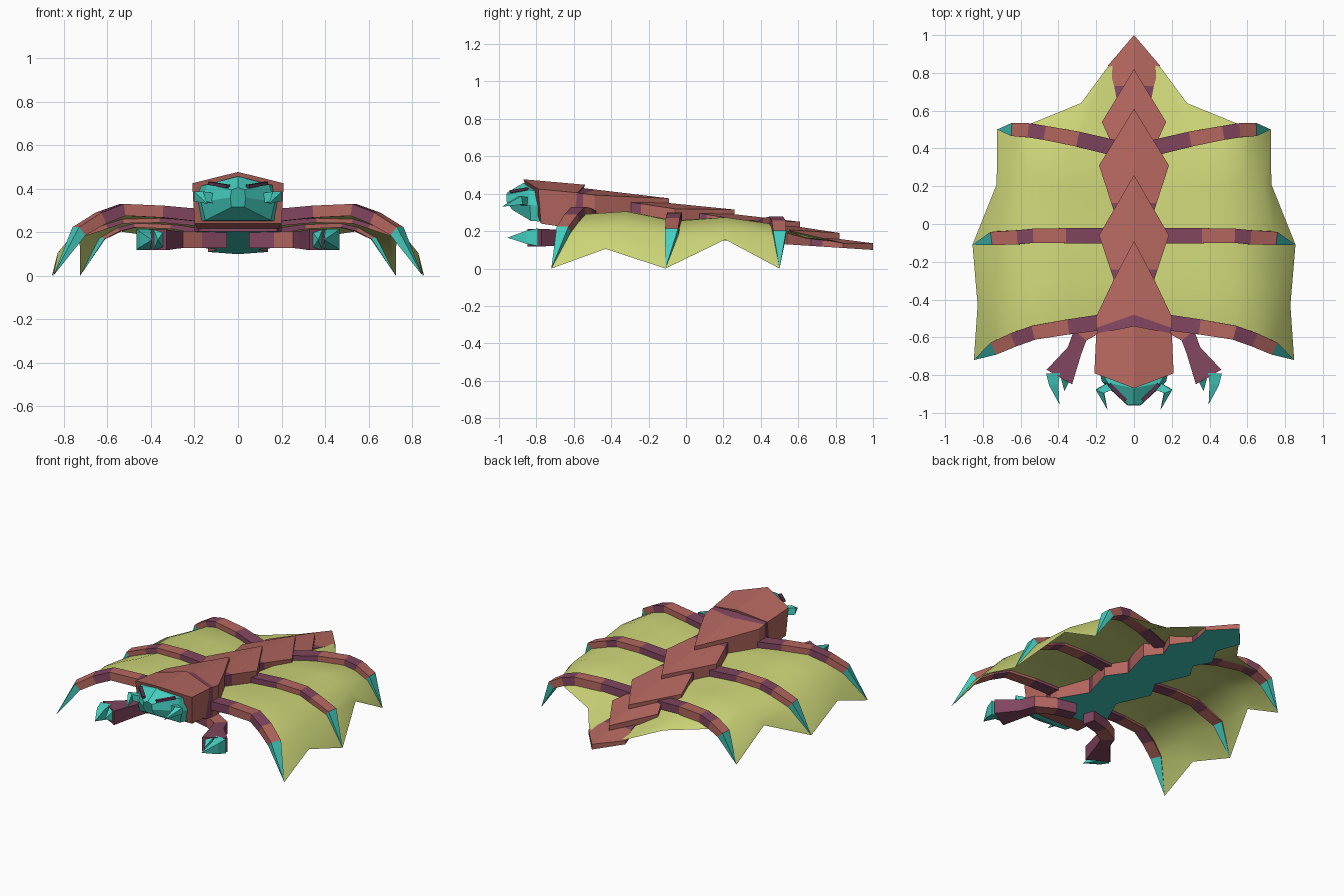
import bpy, bmesh, math
from mathutils import Vector as V

if "Cube" in bpy.data.objects:
    bpy.data.objects.remove(bpy.data.objects["Cube"])


def material(name, rgb):
    m = bpy.data.materials.new(name)
    m.diffuse_color = (*rgb, 1)
    m.use_nodes = True
    m.node_tree.nodes["Principled BSDF"].inputs["Base Color"].default_value = m.diffuse_color
    return m


MATS = [material("rust shell", (0.46, 0.135, 0.115)),
        material("plum band", (0.22, 0.06, 0.115)),
        material("teal claw", (0.06, 0.62, 0.53)),
        material("lime membrane", (0.62, 0.68, 0.19)),
        material("dark eye", (0.09, 0.035, 0.075))]
RUST, PLUM, TEAL, LIME, DARK = range(5)


def finish(name, bm, mirror=False, smooth=False):
    me = bpy.data.meshes.new(name)
    bm.to_mesh(me)
    bm.free()
    for m in MATS:
        me.materials.append(m)
    ob = bpy.data.objects.new(name, me)
    bpy.context.collection.objects.link(ob)
    for p in me.polygons:
        p.use_smooth = smooth
    if mirror:
        ob.modifiers.new("mirror", "MIRROR").use_mirror_merge = False
    return ob


def loft(name, rings, mats, mirror=False, belly=False):
    """Skin closed rings; mats gives one colour per segment."""
    bm = bmesh.new()
    vs = [[bm.verts.new(p) for p in r] for r in rings]
    n = len(rings[0])
    for i in range(len(rings) - 1):
        for j in range(n):
            k = (j + 1) % n
            f = bm.faces.new((vs[i][j], vs[i][k], vs[i + 1][k], vs[i + 1][j]))
            f.material_index = mats[i]
    bm.faces.new(vs[0][::-1]).material_index = mats[0]
    bm.faces.new(vs[-1]).material_index = mats[-1]
    bmesh.ops.remove_doubles(bm, verts=bm.verts, dist=0.0005)
    bmesh.ops.recalc_face_normals(bm, faces=bm.faces)
    if belly:
        for f in bm.faces:
            f.normal_update()
            if f.normal.z < -0.8:
                f.material_index = TEAL
    return finish(name, bm, mirror)


def limb(name, path, sizes, mats):
    """Square tube along a path; sizes are (width, height) per point."""
    pts = [V(p) for p in path]
    rings = []
    for i, p in enumerate(pts):
        a = (p - pts[i - 1]).normalized() if i else V()
        b = (pts[i + 1] - p).normalized() if i < len(pts) - 1 else V()
        t = (a + b).normalized()
        side = t.cross(V((0, 0, 1))).normalized()
        up = side.cross(t)
        w, h = sizes[i][0] / 2, sizes[i][1] / 2
        rings.append([p + side * w * sx + up * h * sz
                      for sx, sz in ((-1, -1), (1, -1), (1, 1), (-1, 1))])
    return loft(name, rings, mats, True)


# --- back plates: stations (y, half width), ridge line z, flat belly line
def plate(name, stations, y0, z0, y1, z1, chevron=0.0):
    rings = []
    for i, (y, w) in enumerate(stations):
        yc = y + (chevron if i < 2 else 0)
        top = lambda q: z0 + (z1 - z0) * (q - y0) / (y1 - y0)
        bot = 0.2 - (y + 0.55) * 0.065
        zs = top(y) - 0.15 * w
        rings.append([V((-w, y, bot)), V((w, y, bot)), V((w, y, zs)),
                      V((0, yc, top(yc))), V((-w, y, zs))])
    loft(name, rings, [PLUM] + [RUST] * (len(stations) - 2), belly=True)


plate("back_plate_1", [(-0.62, 0.18), (-0.55, 0.2), (-0.49, 0.2), (-0.3, 0.11), (-0.09, 0)],
      -0.55, 0.43, -0.09, 0.375, 0.07)
plate("back_plate_2", [(-0.36, 0.085), (-0.24, 0.125), (-0.06, 0.185), (0.26, 0)],
      -0.06, 0.347, 0.26, 0.315)
plate("back_plate_3", [(0.0, 0.085), (0.11, 0.12), (0.31, 0.185), (0.61, 0)],
      0.26, 0.29, 0.61, 0.25)
plate("back_plate_4", [(0.32, 0.08), (0.43, 0.12), (0.54, 0.17), (0.82, 0)],
      0.61, 0.222, 0.82, 0.19)
plate("tail_plate", [(0.6, 0.08), (0.73, 0.105), (0.84, 0.137), (1.0, 0)],
      0.82, 0.158, 1.0, 0.135)


# --- head: half rings mirrored to the other side
def sym(half, peak):
    return [V((x, y, z)) for x, y, z in half] + [V(peak)] + \
           [V((-x, y, z)) for x, y, z in reversed(half)]


loft("head_shell", [
    sym([(0.2, -0.775, 0.24), (0.21, -0.79, 0.425)], (0, -0.87, 0.477)),
    sym([(0.185, -0.61, 0.215), (0.2, -0.58, 0.405)], (0, -0.54, 0.448))], [RUST])
loft("face", [
    sym([(0.17, -0.76, 0.25), (0.187, -0.76, 0.33), (0.185, -0.76, 0.41)], (0, -0.76, 0.455)),
    sym([(0.15, -0.83, 0.255), (0.17, -0.835, 0.34), (0.14, -0.84, 0.42)], (0, -0.87, 0.457)),
    sym([(0.03, -0.93, 0.315), (0.035, -0.96, 0.36), (0.03, -0.96, 0.395)], (0, -0.957, 0.405))],
    [TEAL, TEAL])
limb("eye", [(0.045, -0.935, 0.411), (0.13, -0.85, 0.425)], [(0.022, 0.015)] * 2, [DARK])
limb("mandible", [(0.11, -0.85, 0.355), (0.18, -0.885, 0.365), (0.14, -0.985, 0.33)],
     [(0.045, 0.045), (0.045, 0.045), (0, 0)], [TEAL, TEAL])

# --- walking legs, banded, each ending in a claw
LEGS = {
    "front_leg": [(0.1, -0.51, 0.27), (0.35, -0.545, 0.295), (0.53, -0.575, 0.303),
                  (0.63, -0.61, 0.265), (0.73, -0.653, 0.205), (0.848, -0.72, 0.0)],
    "middle_leg": [(0.08, -0.062, 0.25), (0.36, -0.062, 0.272), (0.53, -0.062, 0.268),
                   (0.61, -0.07, 0.243), (0.74, -0.075, 0.195), (0.855, -0.11, 0.0)],
    "back_leg": [(0.07, 0.395, 0.205), (0.3, 0.45, 0.243), (0.47, 0.482, 0.25),
                 (0.55, 0.495, 0.23), (0.63, 0.5, 0.185), (0.725, 0.5, 0.0)]}
SIZES = [(0.085, 0.06), (0.08, 0.055), (0.075, 0.055), (0.075, 0.055), (0.07, 0.05), (0, 0)]
for name, path in LEGS.items():
    limb(name, path, SIZES, [PLUM, RUST, PLUM, RUST, TEAL])

# --- grasping arms with two claws each
limb("arm", [(0.06, -0.5, 0.165), (0.18, -0.53, 0.165), (0.285, -0.59, 0.165),
             (0.315, -0.67, 0.165), (0.395, -0.81, 0.165)],
     [(0.08, 0.075), (0.08, 0.075), (0.085, 0.075), (0.08, 0.08), (0.155, 0.095)],
     [PLUM, RUST, PLUM, PLUM])
limb("arm_outer_claw", [(0.428, -0.79, 0.167), (0.425, -0.85, 0.167), (0.395, -0.955, 0.165)],
     [(0.075, 0.095), (0.05, 0.07), (0, 0)], [TEAL, TEAL])
limb("arm_inner_claw", [(0.362, -0.82, 0.165), (0.368, -0.885, 0.165)],
     [(0.05, 0.09), (0, 0)], [TEAL])

# --- membrane stretched between the legs and the tail
legs = [[V(p) - V((0, 0, 0.015 if i < 5 else 0)) for i, p in enumerate(path)]
        for path in LEGS.values()]


def between(a, b, lift, edge):
    row = [(p + q) / 2 + V((0, 0, lift)) for p, q in zip(a, b)]
    return row[:-1] + [V(edge)]


tail_row = [V((0.05, 0.86, 0.135)), V((0.14, 0.83, 0.14)), V((0.28, 0.64, 0.165)),
            V((0.55, 0.53, 0.205))] + legs[2][4:]
rows = [legs[0], between(legs[0], legs[1], 0.035, (0.828, -0.43, 0.105)), legs[1],
        between(legs[1], legs[2], 0.03, (0.727, 0.21, 0.155)), legs[2], tail_row]
bm = bmesh.new()
grid = [[bm.verts.new(p) for p in r] for r in rows]
for a, b in zip(grid, grid[1:]):
    for j in range(5):
        bm.faces.new((a[j], a[j + 1], b[j + 1], b[j])).material_index = LIME
bmesh.ops.remove_doubles(bm, verts=bm.verts, dist=0.0005)
finish("membrane", bm, True, True)
